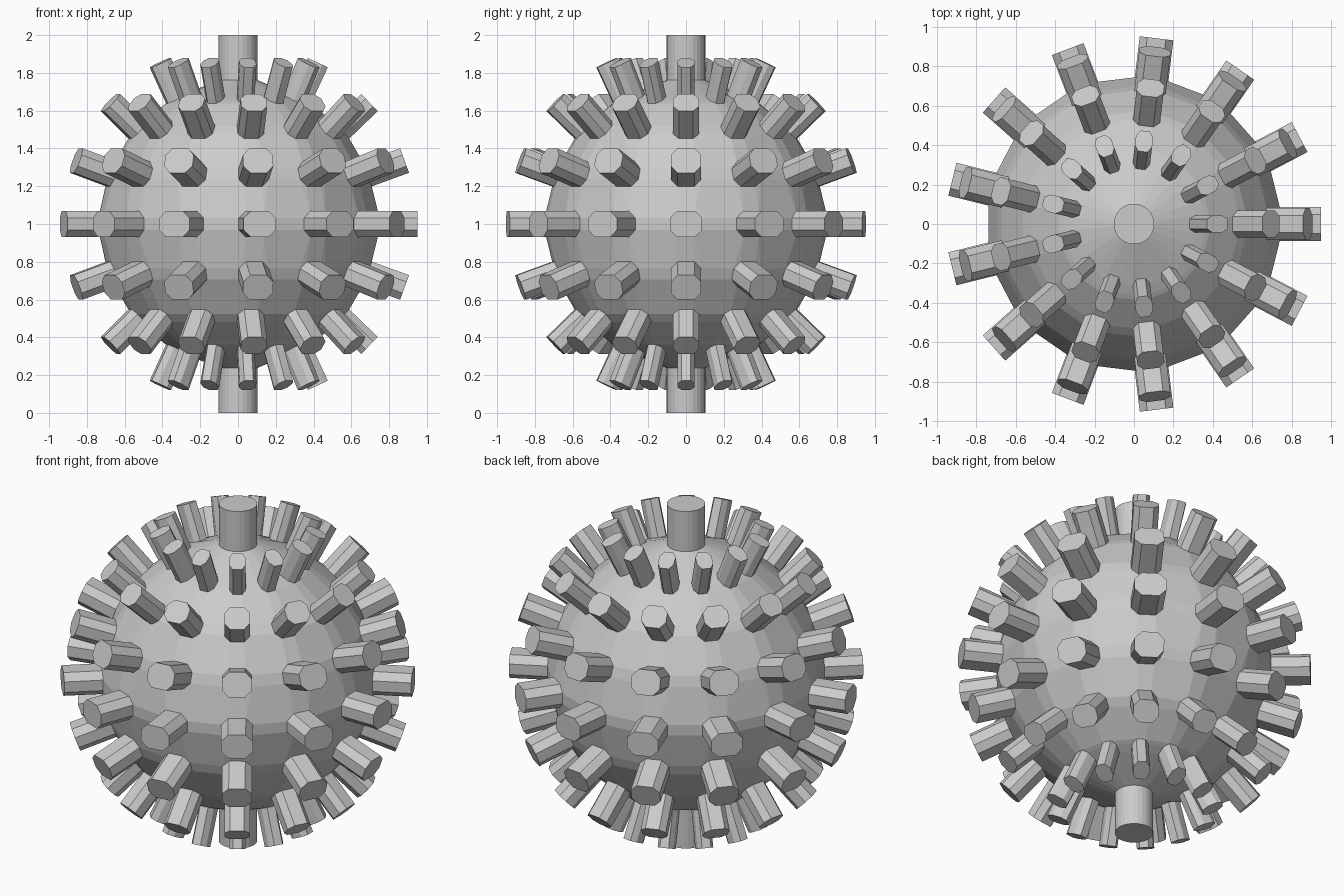
import bpy, bmesh
from math import cos, sin, pi, radians
from mathutils import Vector

if "Cube" in bpy.data.objects:
    bpy.data.objects.remove(bpy.data.objects["Cube"])

SPOKES = 13
CENTRE = Vector((0, 0, 1))
# per ring: tip radius, tip height, tilt, half width, half height
ROWS = [
    ("equator_pegs", 0.95, 0.0, 0, 0.086, 0.069),
    ("low_latitude_pegs", 0.882, 0.336, 20, 0.080, 0.069),
    ("mid_latitude_pegs", 0.696, 0.643, 44, 0.069, 0.063),
    ("high_latitude_pegs", 0.423, 0.854, 65, 0.044, 0.058),
]
LENGTH, SINK = 0.21, 0.02


def add_object(name, bm):
    bmesh.ops.recalc_face_normals(bm, faces=bm.faces)
    mesh = bpy.data.meshes.new(name)
    bm.to_mesh(mesh)
    bm.free()
    obj = bpy.data.objects.new(name, mesh)
    bpy.context.collection.objects.link(obj)


def prism(bm, bottom, top):
    lo = [bm.verts.new(p) for p in bottom]
    hi = [bm.verts.new(p) for p in top]
    bm.faces.new(hi)
    bm.faces.new(lo[::-1])
    for i in range(len(lo)):
        j = (i + 1) % len(lo)
        bm.faces.new((lo[i], lo[j], hi[j], hi[i]))


def octagon(a, b):
    f, g = 0.55 * a, 0.45 * b
    return [(a, -g), (a, g), (f, b), (-f, b), (-a, g), (-a, -g), (-f, -b), (f, -b)]


# rings of octagonal pegs, collecting their feet for the ball
feet = []
for name, r, z, tilt, a, b in ROWS:
    bm = bmesh.new()
    for side in ((1,) if z == 0 else (1, -1)):
        t = radians(tilt) * side
        for k in range(SPOKES):
            ang = 2 * pi * k / SPOKES
            out = Vector((cos(ang), sin(ang), 0))
            across = Vector((-sin(ang), cos(ang), 0))
            axis = out * cos(t) + Vector((0, 0, sin(t)))
            up = axis.cross(across)
            tip = CENTRE + out * r + Vector((0, 0, z * side))
            top = [tip + across * u + up * v for u, v in octagon(a, b)]
            feet += [p - axis * LENGTH for p in top]
            prism(bm, [p - axis * (LENGTH + SINK) for p in top], top)
    add_object(name, bm)

# round pole pegs
for name, side in (("top_peg", 1), ("bottom_peg", -1)):
    n = 2 * SPOKES
    circle = [Vector((0.103 * cos(2 * pi * (i + 0.5) / n),
                      0.103 * sin(2 * pi * (i + 0.5) / n), 0)) for i in range(n)]
    at = lambda h: [p + CENTRE + Vector((0, 0, h * side)) for p in circle]
    bm = bmesh.new()
    prism(bm, at(0.74), at(1.0))
    add_object(name, bm)
    feet += at(0.762)

# faceted ball: hull of all the peg feet
bm = bmesh.new()
for p in feet:
    bm.verts.new(p)
bmesh.ops.convex_hull(bm, input=bm.verts)
bmesh.ops.dissolve_limit(bm, angle_limit=radians(3), verts=bm.verts, edges=bm.edges)
add_object("faceted_ball", bm)
